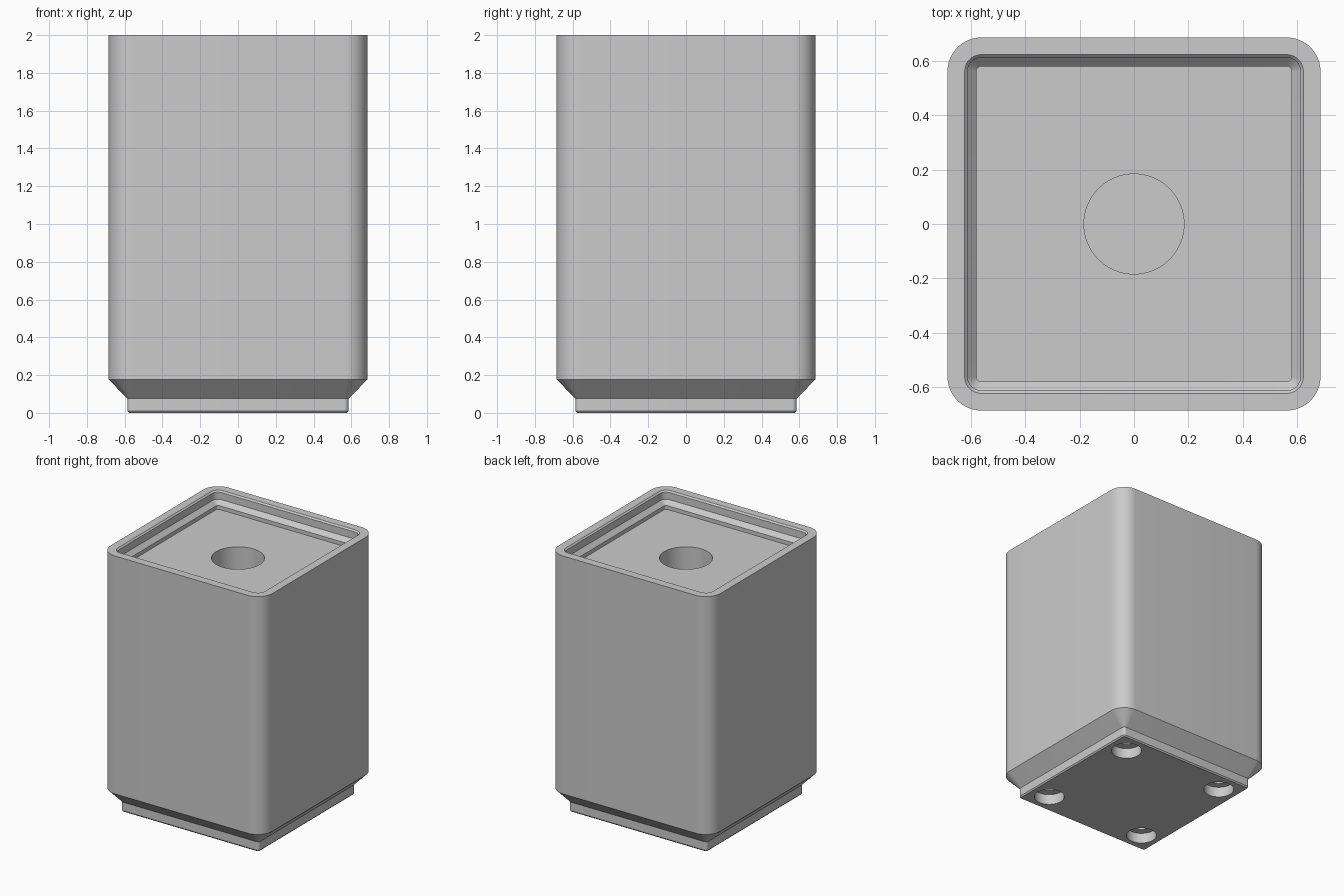
import bpy
import bmesh
from math import cos, sin, pi, radians

if "Cube" in bpy.data.objects:
    bpy.data.objects.remove(bpy.data.objects["Cube"], do_unlink=True)

HALF, CORNER, STEPS = 0.686, 0.124, 12

grey = bpy.data.materials.new("plain_grey")
grey.use_nodes = True
grey.diffuse_color = (0.6, 0.6, 0.6, 1)
grey.node_tree.nodes["Principled BSDF"].inputs["Base Color"].default_value = (0.6, 0.6, 0.6, 1)


def rounded_square(half, z):
    """Rounded square inset evenly from the outer wall."""
    radius = CORNER - (HALF - half)
    c = half - radius
    points = []
    for k, (sx, sy) in enumerate([(1, 1), (-1, 1), (-1, -1), (1, -1)]):
        for i in range(STEPS + 1):
            a = (k + i / STEPS) * pi / 2
            points.append((sx * c + radius * cos(a), sy * c + radius * sin(a), z))
    return points


# Section of the bin: stepped foot, wall, rim, then down the stacking recess
section = [(0.577, 0), (0.585, 0.01), (0.585, 0.075), (HALF, 0.178), (HALF, 2),
           (0.623, 2), (0.612, 1.989), (0.612, 1.934), (0.58, 1.902), (0.58, 1.873)]
bm = bmesh.new()
rings = [[bm.verts.new(p) for p in rounded_square(h, z)] for h, z in section]
for low, high in zip(rings, rings[1:]):
    for i in range(len(low)):
        j = (i + 1) % len(low)
        bm.faces.new((low[i], low[j], high[j], high[i]))
bm.faces.new(rings[0])
bm.faces.new(rings[-1])
bmesh.ops.recalc_face_normals(bm, faces=bm.faces)
mesh = bpy.data.meshes.new("storage_block")
bm.to_mesh(mesh)
bm.free()
mesh.materials.append(grey)
block = bpy.data.objects.new("storage_block", mesh)
bpy.context.collection.objects.link(block)


def drill(x, y, radius, bottom, top):
    """Cut a round hole into the block."""
    bpy.ops.mesh.primitive_cylinder_add(vertices=64, radius=radius, depth=top - bottom,
                                        location=(x, y, (bottom + top) / 2))
    cutter = bpy.context.object
    cutter.name = "hole_cutter"
    cutter.hide_render = True
    cutter.data.materials.append(grey)
    cut = block.modifiers.new("hole", "BOOLEAN")
    cut.operation, cut.solver, cut.object = "DIFFERENCE", "EXACT", cutter
    bpy.ops.object.select_all(action="DESELECT")
    block.select_set(True)
    bpy.context.view_layer.objects.active = block
    bpy.ops.object.modifier_apply(modifier=cut.name)
    bpy.data.objects.remove(cutter, do_unlink=True)


# Central well
drill(0, 0, 0.184, 0.23, 2.1)

# Magnet pockets with narrower screw holes above them
for sx in (-1, 1):
    for sy in (-1, 1):
        drill(sx * 0.43, sy * 0.43, 0.107, -0.1, 0.079)
        drill(sx * 0.43, sy * 0.43, 0.05, -0.1, 0.2)

bpy.ops.object.shade_smooth_by_angle(angle=radians(30))
